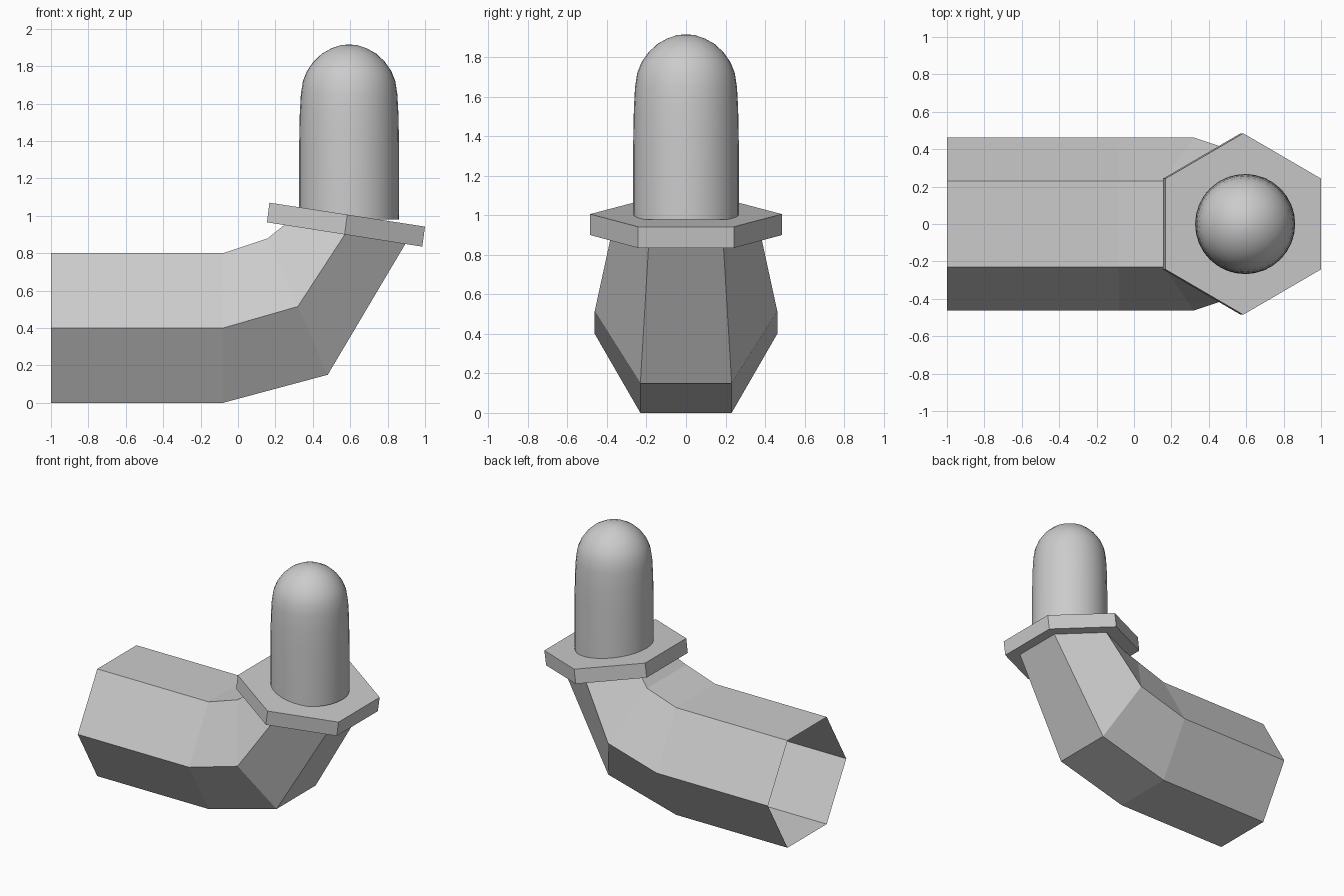
import bpy, bmesh
from math import cos, sin, tau
from mathutils import Vector

if "Cube" in bpy.data.objects:
    bpy.data.objects.remove(bpy.data.objects["Cube"])


def loft(name, rings, cap_start=False, cap_end=False, smooth=False):
    """Skin a list of equal-length point rings."""
    bm = bmesh.new()
    loops = [[bm.verts.new(p) for p in ring] for ring in rings]
    n = len(loops[0])
    for a, b in zip(loops, loops[1:]):
        for i in range(n):
            j = (i + 1) % n
            bm.faces.new((a[i], a[j], b[j], b[i]))
    if cap_start:
        bm.faces.new(loops[0][::-1])
    if cap_end:
        bm.faces.new(loops[-1])
    bmesh.ops.recalc_face_normals(bm, faces=bm.faces)
    mesh = bpy.data.meshes.new(name)
    bm.to_mesh(mesh)
    bm.free()
    obj = bpy.data.objects.new(name, mesh)
    bpy.context.collection.objects.link(obj)
    if smooth:
        bpy.ops.object.select_all(action='DESELECT')
        obj.select_set(True)
        bpy.context.view_layer.objects.active = obj
        bpy.ops.object.shade_smooth_by_angle()
    return obj


def hexagon(outer, inner, w):
    """Six-sided ring from its outer and inner (x, z) and half width in y."""
    o = Vector((outer[0], 0, outer[1]))
    i = Vector((inner[0], 0, inner[1]))
    m = (o + i) / 2
    y = Vector((0, 1, 0))
    return [o - y * w / 2, o + y * w / 2, m + y * w,
            i + y * w / 2, i - y * w / 2, m - y * w]


# Bent hexagonal pipe, open at the left end
loft("bent_pipe", [
    hexagon((-1.0, 0), (-1.0, 0.8), 0.462),
    hexagon((-0.08, 0), (-0.08, 0.8), 0.462),
    hexagon((0.48, 0.15), (0.16, 0.88), 0.462),
    hexagon((0.895, 0.85), (0.249, 0.952), 0.378),
])

# Tilted hexagonal flange
loft("flange", [
    hexagon((0.985, 0.835), (0.155, 0.965), 0.485),
    hexagon((1.0, 0.942), (0.168, 1.07), 0.485),
], cap_start=True, cap_end=True)

# Upright rounded capsule
profile = [(0.268, 0.98), (0.267, 1.38), (0.264, 1.54), (0.258, 1.65),
           (0.247, 1.72), (0.225, 1.775), (0.19, 1.825), (0.145, 1.867),
           (0.095, 1.895), (0.045, 1.912), (0.012, 1.915)]
SIDES = 32
loft("capsule", [
    [(0.594 + r * cos(tau * k / SIDES), r * sin(tau * k / SIDES), z)
     for k in range(SIDES)] for r, z in profile
], cap_start=True, cap_end=True, smooth=True)
